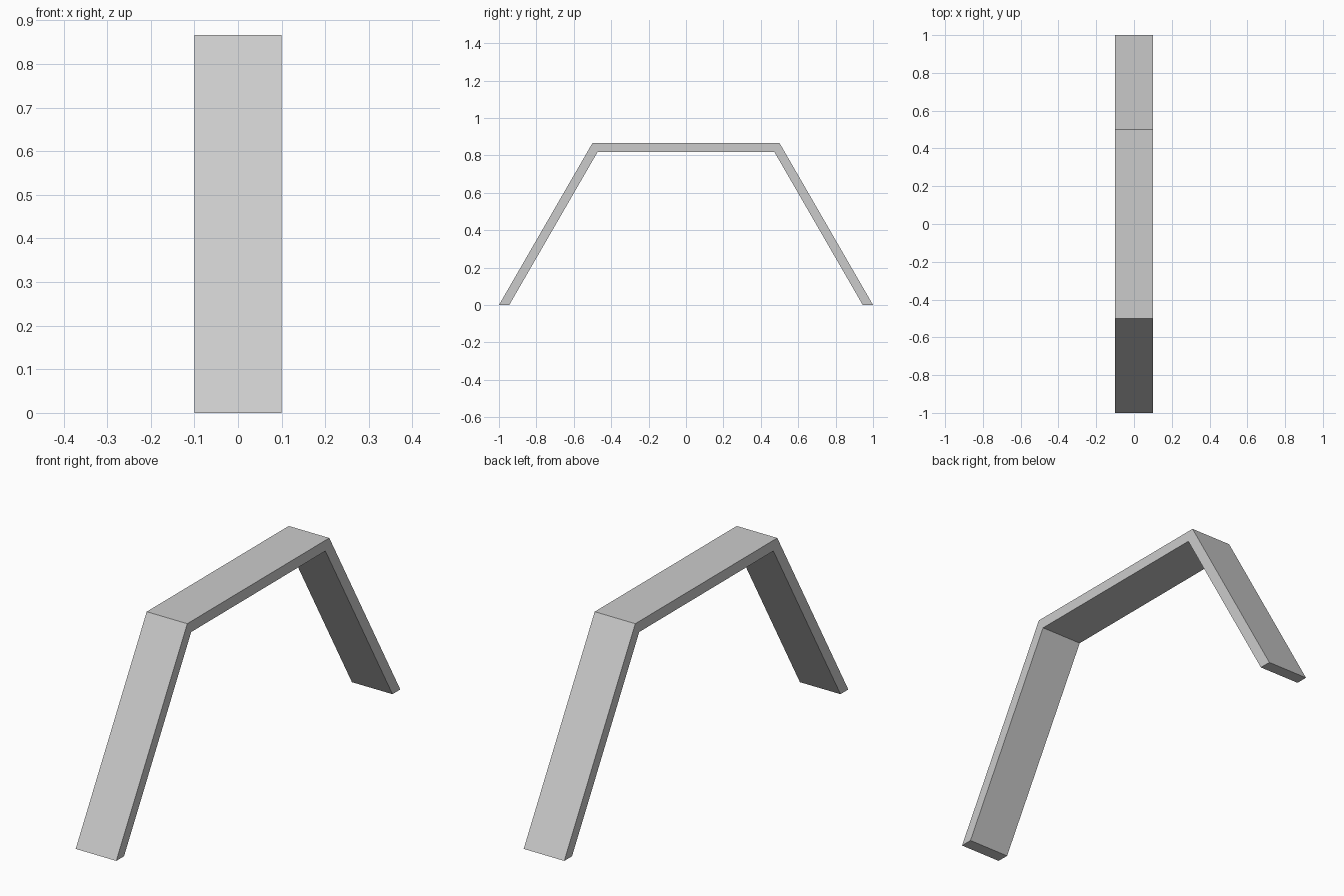
import bpy, bmesh
from math import cos, sin, pi

cube = bpy.data.objects.get("Cube")
if cube:
    bpy.data.objects.remove(cube, do_unlink=True)

OUTER, INNER, HALF_WIDTH = 1.0, 0.945, 0.1

# Plain grey finish
grey = bpy.data.materials.new("plain_grey")
grey.use_nodes = True
colour = (0.6, 0.6, 0.6, 1)
grey.diffuse_color = colour
grey.node_tree.nodes["Principled BSDF"].inputs["Base Color"].default_value = colour

# Half-hexagon band: one ring of four corners per joint, bridged into a strip
bm = bmesh.new()
rings = []
for i in range(4):
    a = pi * i / 3
    rings.append([bm.verts.new((x, r * cos(a), r * sin(a)))
                  for x, r in ((-HALF_WIDTH, OUTER), (HALF_WIDTH, OUTER),
                               (HALF_WIDTH, INNER), (-HALF_WIDTH, INNER))])
for a, b in zip(rings, rings[1:]):
    for j in range(4):
        k = (j + 1) % 4
        bm.faces.new((a[j], a[k], b[k], b[j]))

# Flat feet
bm.faces.new(rings[0])
bm.faces.new(rings[-1])
bmesh.ops.recalc_face_normals(bm, faces=bm.faces)

mesh = bpy.data.meshes.new("arch_band")
bm.to_mesh(mesh)
bm.free()
mesh.materials.append(grey)
bpy.context.collection.objects.link(bpy.data.objects.new("arch_band", mesh))
